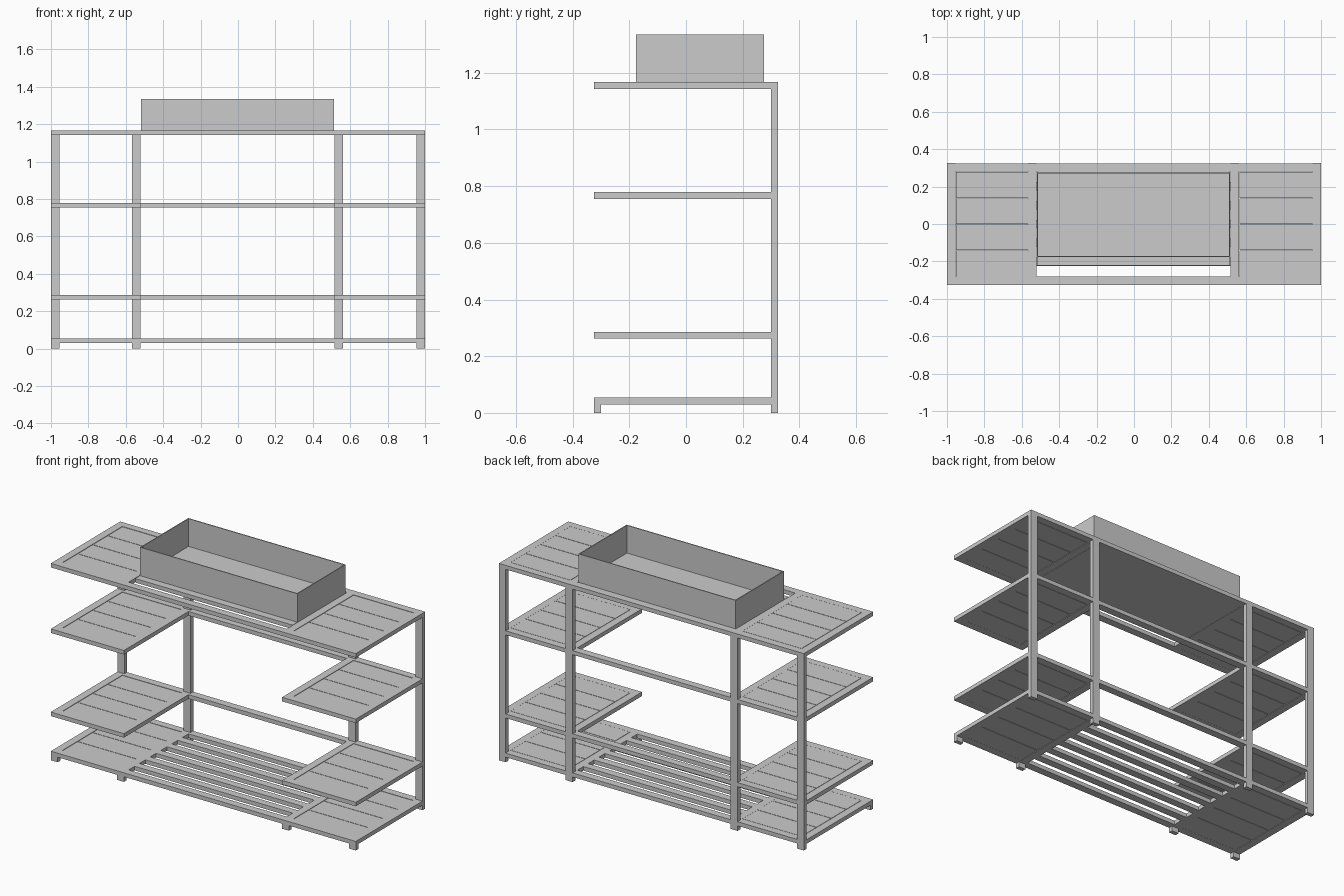
import bpy, bmesh
from mathutils import Vector

if "Cube" in bpy.data.objects:
    bpy.data.objects.remove(bpy.data.objects["Cube"])


def boxes(name, items):
    """One object from a list of (x0, x1, y0, y1, z0, z1) boxes."""
    bm = bmesh.new()
    for x0, x1, y0, y1, z0, z1 in items:
        vs = bmesh.ops.create_cube(bm, size=1)['verts']
        size = Vector((x1 - x0, y1 - y0, z1 - z0))
        mid = Vector((x0 + x1, y0 + y1, z0 + z1)) / 2
        for v in vs:
            v.co = v.co * size + mid
    me = bpy.data.meshes.new(name)
    bm.to_mesh(me)
    bm.free()
    ob = bpy.data.objects.new(name, me)
    bpy.context.collection.objects.link(ob)
    return ob


D = 0.325            # half depth
W = 0.045            # bar width
P = 0.025            # post depth
T = 0.024            # shelf thickness
G = 0.003            # slat gap
TOP = 1.167
LEVELS = [0.03, 0.262, 0.755, TOP - T]
POSTS = [-1.0, -0.566, 0.516, 0.955]
BAYS = {"left": (-1.0, -0.521), "right": (0.516, 1.0)}
IN0, IN1 = -0.521, 0.516   # open middle bay
e = 0.0005

# back posts and short front feet
boxes("back_posts", [(x, x + W, D - P, D, 0, TOP) for x in POSTS])
boxes("front_feet", [(x, x + W, -D, -D + P, 0, LEVELS[0]) for x in POSTS])

# side shelves: border frame with four slats
for side, (a, b) in BAYS.items():
    for i, z in enumerate(LEVELS):
        z1 = z + T
        frame = [(a, b, -D, -D + W, z, z1), (a, b, D - W, D - e, z, z1),
                 (a, a + W, -D + W, D - W, z, z1), (b - W, b, -D + W, D - W, z, z1)]
        boxes(f"{side}_shelf_frame_{i}", frame)
        step = 2 * (D - W) / 4
        slats = [(a + W + G, b - W, -D + W + k * step, -D + W + (k + 1) * step - G,
                  z + e, z1 - e) for k in range(4)]
        boxes(f"{side}_shelf_slats_{i}", slats)

# rails joining the two sides
boxes("back_rails", [(IN0, IN1, D - W, D - e, z, z + T) for z in LEVELS])
boxes("front_rails", [(IN0, IN1, -D, -D + W, z, z + T) for z in (LEVELS[0], LEVELS[-1])])

# open slatted base in the middle bay
gap = (2 * (D - W) - 5 * W) / 6
ys = [-D + W + gap + k * (W + gap) for k in range(5)]
boxes("base_slats", [(IN0, IN1, y, y + W, LEVELS[0], LEVELS[0] + T) for y in ys])

# panel carrying the tray
boxes("tray_support", [(IN0 + G, IN1 - G, -0.222, D - W, TOP - T, TOP - e)])

# open topped tray
x0, x1, y0, y1, z0, z1, t = -0.519, 0.513, -0.177, 0.276, TOP - e, 1.335, 0.006
boxes("tray", [(x0, x1, y0, y0 + t, z0, z1), (x0, x1, y1 - t, y1, z0, z1),
               (x0, x0 + t, y0 + t, y1 - t, z0, z1), (x1 - t, x1, y0 + t, y1 - t, z0, z1),
               (x0 + t, x1 - t, y0 + t, y1 - t, z0, z0 + 0.004)])
